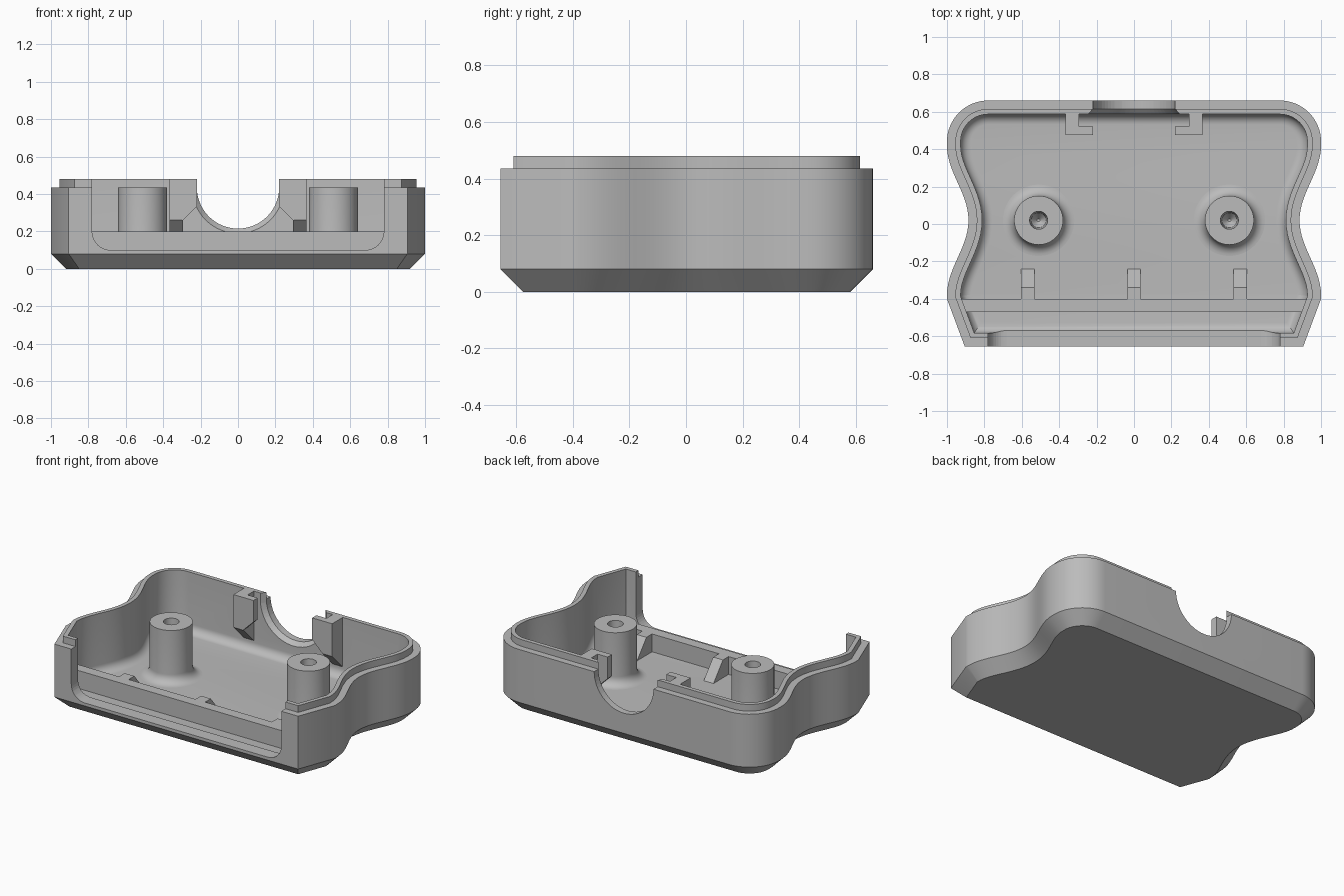
import bpy, bmesh, math
from mathutils import Vector

cube = bpy.data.objects.get("Cube")
if cube:
    bpy.data.objects.remove(cube)

FLOOR, LEDGE, TOP = 0.08, 0.435, 0.48
WALL, FILLET = 0.073, 0.055

grey = bpy.data.materials.new("grey plastic")
grey.use_nodes = True
colour = (0.5, 0.5, 0.5, 1)
grey.diffuse_color = colour
grey.node_tree.nodes["Principled BSDF"].inputs["Base Color"].default_value = colour


def finish(name, bm, smooth=True):
    bmesh.ops.recalc_face_normals(bm, faces=bm.faces)
    mesh = bpy.data.meshes.new(name)
    bm.to_mesh(mesh)
    bm.free()
    mesh.materials.append(grey)
    obj = bpy.data.objects.new(name, mesh)
    bpy.context.collection.objects.link(obj)
    if smooth:
        smooth_shade(obj)
    return obj


def activate(obj):
    bpy.ops.object.select_all(action='DESELECT')
    obj.select_set(True)
    bpy.context.view_layer.objects.active = obj


def smooth_shade(obj):
    activate(obj)
    bpy.ops.object.shade_smooth_by_angle(angle=math.radians(30))


def loft(name, rings, smooth=True):
    """Closed solid through rings of equal length."""
    bm = bmesh.new()
    loops = [[bm.verts.new(p) for p in ring] for ring in rings]
    n = len(loops[0])
    for a, b in zip(loops, loops[1:]):
        for i in range(n):
            j = (i + 1) % n
            bm.faces.new((a[i], a[j], b[j], b[i]))
    bm.faces.new(loops[0])
    bm.faces.new(loops[-1])
    return finish(name, bm, smooth)


def cut(obj, cutter):
    mod = obj.modifiers.new("cut", 'BOOLEAN')
    mod.operation, mod.solver, mod.object = 'DIFFERENCE', 'EXACT', cutter
    activate(obj)
    bpy.ops.object.modifier_apply(modifier=mod.name)
    bpy.data.objects.remove(cutter)


def arc(cx, cy, r, start, end, steps):
    angles = [math.radians(start + (end - start) * i / steps) for i in range(steps + 1)]
    return [(cx + r * math.cos(a), cy + r * math.sin(a)) for a in angles]


# Waisted outline, right half then mirrored
half = [(0.905, -0.655), (1, -0.4)]
for i in range(29):
    y = -0.38 + 0.8 * i / 28
    half.append((1 - 0.0575 * (1 + math.cos(math.pi * (y - 0.02) / 0.4)), y))
half += arc(0.78, 0.44, 0.22, 0, 90, 16)
outline = [Vector(p) for p in half + [(-x, y) for x, y in reversed(half)]]


def inset(d, z):
    ring = []
    for i, p in enumerate(outline):
        e1 = (p - outline[i - 1]).normalized()
        e2 = (outline[(i + 1) % len(outline)] - p).normalized()
        n1, n2 = Vector((-e1.y, e1.x)), Vector((-e2.y, e2.x))
        q = p + (n1 + n2) * d / (1 + n1.dot(n2))
        ring.append((q.x, q.y, z))
    return ring


# Shell: chamfered base, stepped rim, filleted floor
section = [(0.08, 0), (0, 0.08), (0, LEDGE), (0.045, LEDGE), (0.045, TOP), (WALL, TOP)]
section += arc(WALL + FILLET, FLOOR + FILLET, FILLET, 180, 270, 8)
shell = loft("shell", [inset(d, z) for d, z in section])

# Front opening with rounded lower corners
profile = [(0.78, 0.7), (-0.78, 0.7)]
profile += arc(-0.68, 0.2, 0.1, 180, 270, 10) + arc(0.68, 0.2, 0.1, 270, 360, 10)
cut(shell, loft("opening_cutter", [[(x, y, z) for x, z in profile] for y in (-0.8, -0.49)], False))


# Rear cable notch, flared on the inside
def notch_ring(y, r):
    pts = [(r, 0.7), (-r, 0.7)] + arc(0, LEDGE, r, 180, 360, 32)
    return [(x, y, z) for x, z in pts]


cut(shell, loft("notch_cutter", [notch_ring(0.8, 0.22), notch_ring(0.615, 0.22),
                                 notch_ring(0.565, 0.265)], False))
smooth_shade(shell)

# Cross rib behind the front opening
rib = [(-0.93, -0.47), (0.93, -0.47), (0.95, -0.4), (-0.95, -0.4)]
loft("cross_rib", [[(x, y, z) for x, y in rib] for z in (0.05, 0.2)], False)

# Wedge gussets on the rib
wedge = [(-0.41, 0.06), (-0.24, 0.06), (-0.24, FLOOR), (-0.34, 0.2), (-0.41, 0.2)]
for name, x in (("right", -0.568), ("middle", 0), ("left", 0.568)):
    loft(name + "_gusset", [[(x + s, y, z) for y, z in wedge] for s in (-0.036, 0.036)], False)


# Screw posts with flared feet and tapered holes
def screw_post(name, cx, cy):
    flare = 0.06
    prof = [(0.19, 0.06)] + arc(0.131 + flare, FLOOR + flare, flare, 270, 180, 8)
    prof += [(0.131, LEDGE), (0.048, LEDGE), (0.04, 0.2), (0.008, 0.16)]
    rings = [[(cx + x, cy + y, z) for x, y in arc(0, 0, r, 0, 352.5, 47)] for r, z in prof]
    loft(name, rings)


# L-shaped cable brackets with sloped undersides
def bracket(side, s):
    stem = [(0.475, TOP), (0.6, TOP), (0.6, 0.135), (0.475, 0.26)]
    loft(side + "_bracket_stem", [[(s * x, y, z) for y, z in stem] for x in (0.293, 0.367)], False)
    foot = [(0.3, 0.255), (0.218, 0.335), (0.218, TOP), (0.3, TOP)]
    loft(side + "_bracket_foot", [[(s * x, y, z) for x, z in foot] for y in (0.475, 0.52)], False)


for side, s in (("left", 1), ("right", -1)):
    screw_post(side + "_screw_post", s * 0.51, 0.02)
    bracket(side, s)
